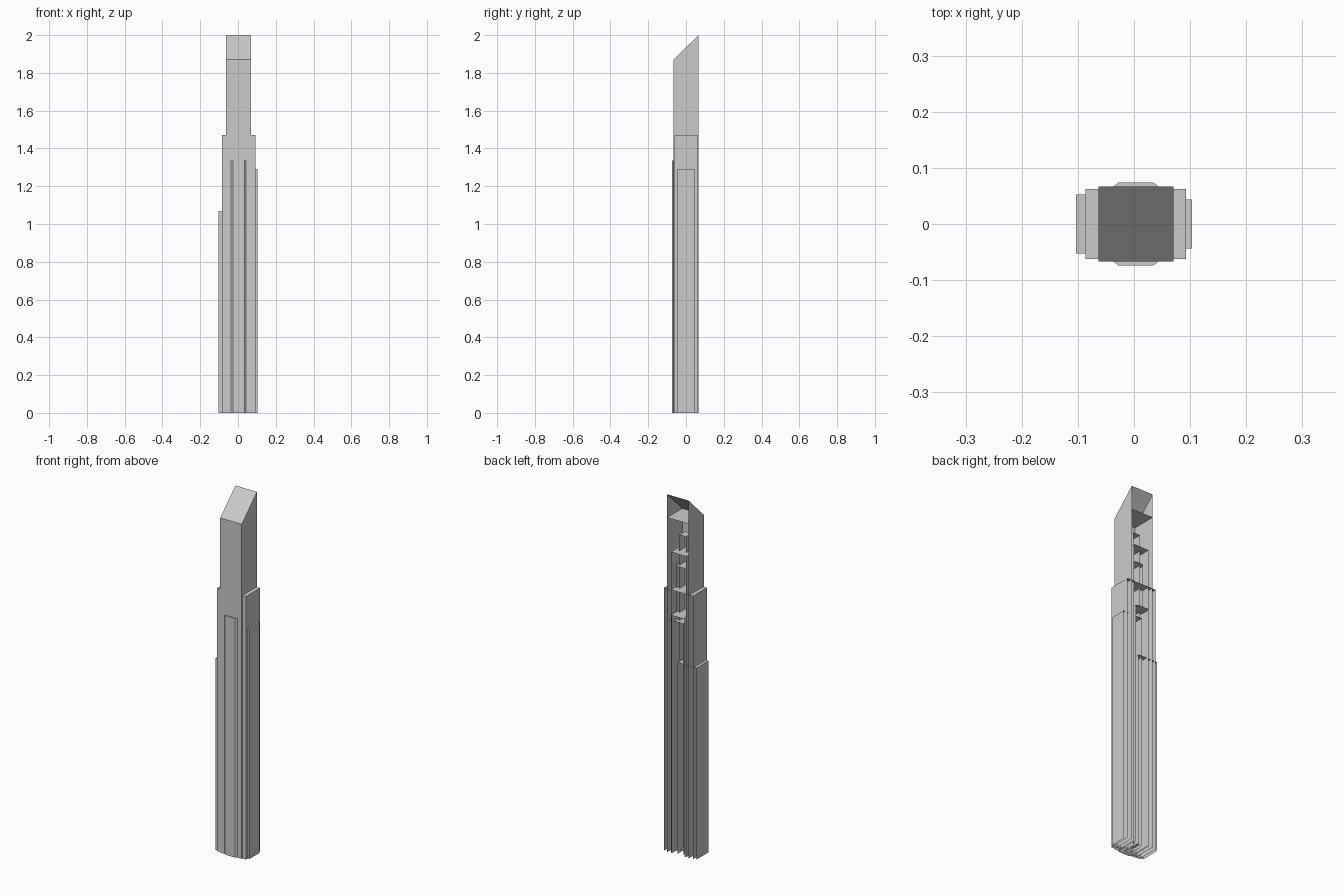
import bpy, bmesh

cube = bpy.data.objects.get("Cube")
if cube:
    bpy.data.objects.remove(cube, do_unlink=True)

# One plain grey for the whole tower
GREY = (0.6, 0.6, 0.6, 1.0)
mat = bpy.data.materials.new("light grey")
mat.use_nodes = True
mat.diffuse_color = GREY
mat.node_tree.nodes["Principled BSDF"].inputs["Base Color"].default_value = GREY


def add_object(name, bm):
    mesh = bpy.data.meshes.new(name)
    bm.to_mesh(mesh)
    bm.free()
    mesh.materials.append(mat)
    bpy.context.scene.collection.objects.link(bpy.data.objects.new(name, mesh))


def footprint(x0, x1, half, cut_x=0.0, cut_y=0.0):
    """Counter-clockwise rectangle with optional cut corners."""
    if not cut_x:
        return [(x0, -half), (x1, -half), (x1, half), (x0, half)]
    inner = half - cut_y
    return [(x0 + cut_x, -half), (x1 - cut_x, -half), (x1, -inner), (x1, inner),
            (x1 - cut_x, half), (x0 + cut_x, half), (x0, inner), (x0, -inner)]


def shell(name, points, top, bottom=0.0):
    """Roofed shaft, open underneath and at the back."""
    bm = bmesh.new()
    low = [bm.verts.new((x, y, bottom)) for x, y in points]
    high = [bm.verts.new((x, y, top)) for x, y in points]
    bm.faces.new(high)
    for i in range(len(points)):
        j = (i + 1) % len(points)
        if points[j][0] < points[i][0] - 0.001 and points[i][1] > 0:
            continue  # back-facing wall left open
        bm.faces.new((low[i], low[j], high[j], high[i]))
    loose = [v for v in bm.verts if not v.link_faces]
    bmesh.ops.delete(bm, geom=loose, context='VERTS')
    add_object(name, bm)


# Outer shafts
X0, X1, DEPTH = -0.063, 0.07, 0.067
SHOULDER, PEAK = 1.87, 2.0
shell("upper_shaft", footprint(X0, X1, DEPTH), SHOULDER)
shell("middle_shaft", footprint(-0.086, 0.093, 0.062), 1.47)
shell("right_shaft", footprint(-0.103, 0.016, 0.053), 1.07)
shell("left_shaft", footprint(-0.014, 0.103, 0.044), 1.29)
shell("front_bay", footprint(-0.0365, 0.0435, 0.074, 0.009, 0.007), 1.335)

# Inner shafts, seen through the open back
shell("inner_shaft", footprint(-0.043, 0.05, 0.06), 1.68)
shell("inner_bay", footprint(-0.034, 0.041, 0.042, 0.016, 0.016), 1.6)
shell("core_shaft", footprint(-0.017, 0.024, 0.026), 1.77)

# Small floor plate of the core
bm = bmesh.new()
bm.faces.new([bm.verts.new((x, y, 0.015)) for x, y in footprint(-0.017, 0.024, 0.026)])
add_object("core_floor", bm)

# Sloping crown: slanted roof and two triangular cheeks, open at the back
bm = bmesh.new()
left, right = [
    [bm.verts.new((x, y, z)) for y, z in
     ((-DEPTH, SHOULDER), (DEPTH, SHOULDER), (DEPTH, PEAK))]
    for x in (X1, X0)]
bm.faces.new(left)
bm.faces.new(right[::-1])
bm.faces.new((right[0], left[0], left[2], right[2]))
add_object("crown", bm)
